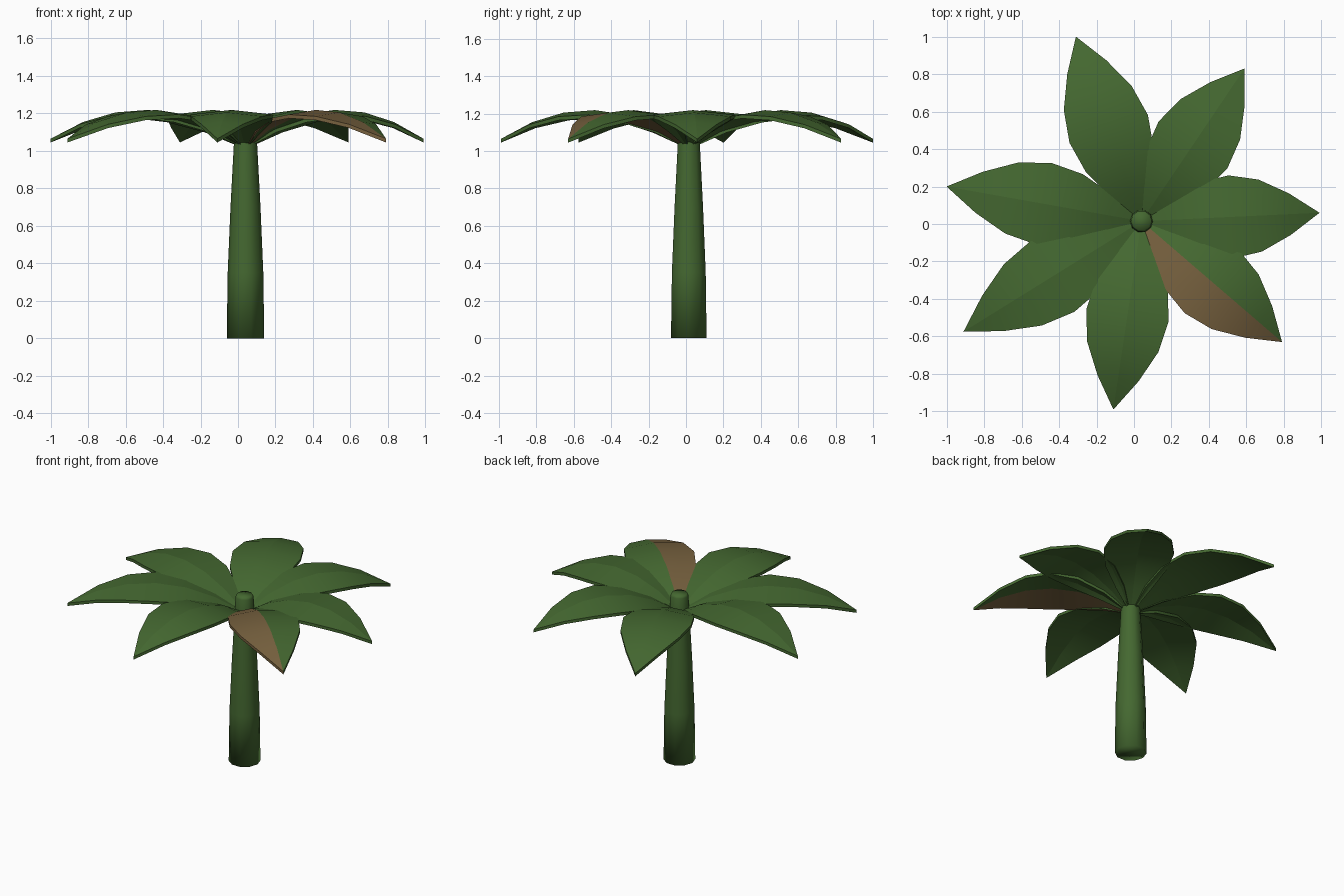
import bpy, bmesh, math
from mathutils import Vector

if "Cube" in bpy.data.objects:
    bpy.data.objects.remove(bpy.data.objects["Cube"])

CENTRE = Vector((0.04, 0.015, 0.0))


def material(name, rgb):
    m = bpy.data.materials.new(name)
    m.diffuse_color = (*rgb, 1.0)
    m.use_nodes = True
    m.node_tree.nodes["Principled BSDF"].inputs["Base Color"].default_value = m.diffuse_color
    return m


GREEN = material("leaf_green", (0.058, 0.138, 0.030))
BROWN = material("dry_brown", (0.180, 0.117, 0.048))


def finish(bm, name, mats):
    mesh = bpy.data.meshes.new(name)
    bm.to_mesh(mesh)
    bm.free()
    for m in mats:
        mesh.materials.append(m)
    obj = bpy.data.objects.new(name, mesh)
    obj.location = CENTRE
    bpy.context.collection.objects.link(obj)
    return obj


# Tapered trunk, passing up through the crown, softly shaded over its ends
def make_trunk(sides=10):
    rings = [(0.0, 0.1), (0.35, 0.095), (0.7, 0.08), (1.04, 0.062), (1.14, 0.057), (1.155, 0.05)]
    bm = bmesh.new()
    loops = []
    for z, r in rings:
        loops.append([bm.verts.new((r * math.cos(i * math.tau / sides),
                                    r * math.sin(i * math.tau / sides), z))
                      for i in range(sides)])
    for low, high in zip(loops, loops[1:]):
        for i in range(sides):
            j = (i + 1) % sides
            bm.faces.new((low[i], low[j], high[j], high[i]))
    bm.faces.new(loops[0][::-1])
    bm.faces.new(loops[-1])
    for f in bm.faces:
        f.smooth = True
    finish(bm, "trunk", [GREEN])


# Arching leaf with a raised midrib; one half may be dry
def make_leaf(name, tip, dry_half=False, steps=6, width=0.222, thick=0.02):
    span = Vector((tip[0], tip[1], 0)) - CENTRE
    length = span.length
    bm = bmesh.new()
    rows = []
    for k in range(steps + 1):
        t = k / steps
        half = width * math.sin(math.pi * t)
        z = 1.03 + 0.72 * t - 0.685 * t * t
        rows.append([bm.verts.new((length * t, s * half, z - 0.11 * half * abs(s)))
                     for s in (-1, 0, 1)])
    for a, b in zip(rows, rows[1:]):
        for c in (0, 1):
            bm.faces.new((a[c], b[c], b[c + 1], a[c + 1]))
    bmesh.ops.remove_doubles(bm, verts=bm.verts[:], dist=0.0005)

    # Underside and thin rim
    new = bmesh.ops.extrude_face_region(bm, geom=bm.faces[:], use_keep_orig=True)["geom"]
    low = [g for g in new if isinstance(g, bmesh.types.BMVert)]
    bmesh.ops.translate(bm, verts=low, vec=(0, 0, -thick))
    bmesh.ops.recalc_face_normals(bm, faces=bm.faces[:])

    # Crisp midrib and rim, smooth halves
    for f in bm.faces:
        f.smooth = True
        f.material_index = int(dry_half and f.calc_center_median().y < 0)
    for e in bm.edges:
        on_midrib = all(abs(v.co.y) < 0.001 for v in e.verts)
        if on_midrib or e.calc_face_angle(0) > math.radians(35):
            e.smooth = False
    obj = finish(bm, name, [GREEN, BROWN] if dry_half else [GREEN])
    obj.rotation_euler.z = math.atan2(span.y, span.x)


make_trunk()
tips = [(-0.31, 1.0), (0.59, 0.83), (0.99, 0.06), (0.79, -0.63),
        (-0.11, -0.99), (-0.91, -0.575), (-1.0, 0.2)]
for i, tip in enumerate(tips):
    make_leaf(f"leaf_{i + 1}", tip, dry_half=(i == 3))
